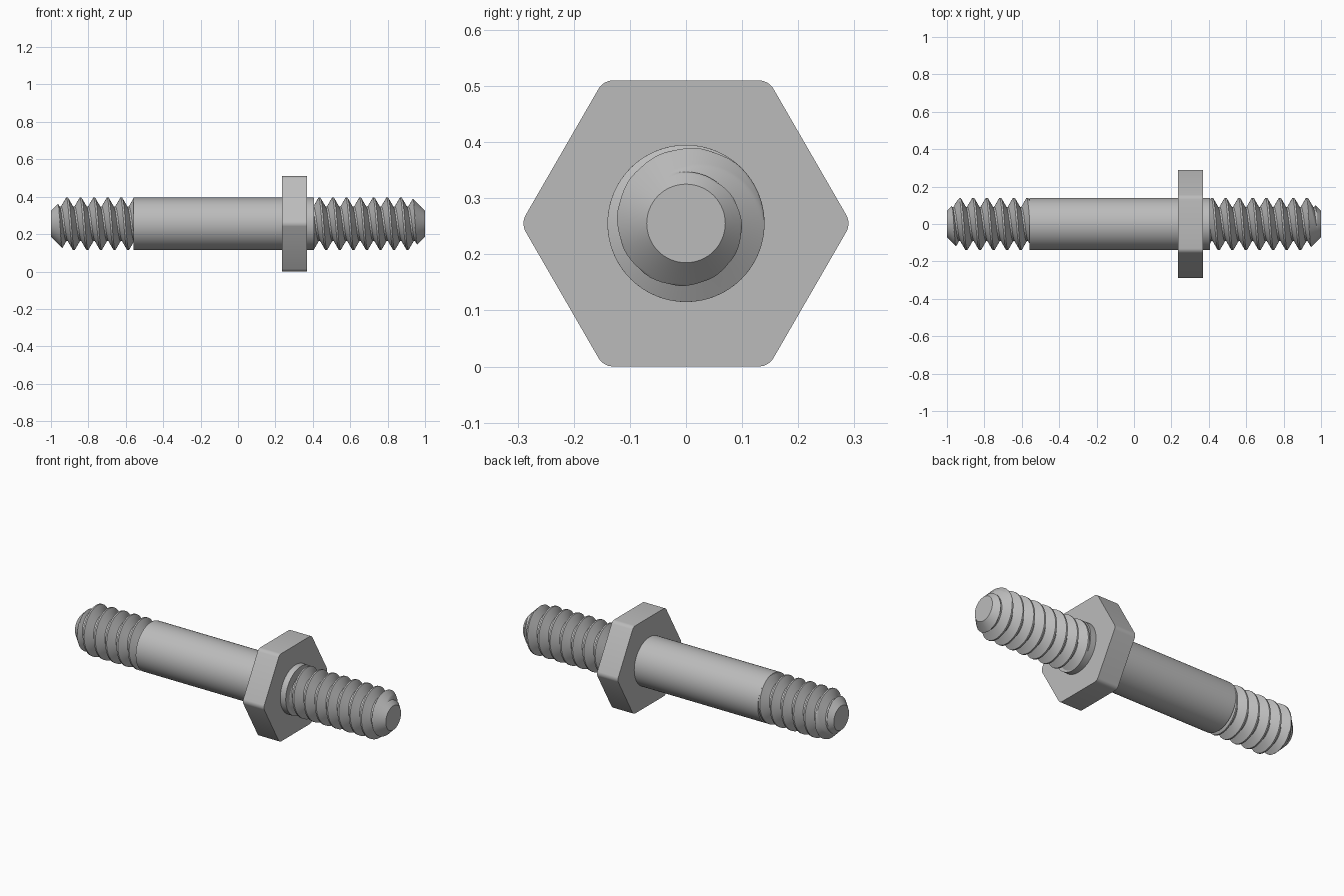
import bpy, bmesh
from math import pi, sin, cos
from mathutils import Matrix

cube = bpy.data.objects.get("Cube")
if cube:
    bpy.data.objects.remove(cube, do_unlink=True)

AXIS_Z = 0.255       # height of the stud axis
MAJOR = 0.14         # crest radius
ROOT = 0.092         # thread root radius
TIP = 0.07           # radius of the flat end face
PITCH = 0.0725

steel = bpy.data.materials.new("grey_steel")
steel.use_nodes = True
GREY = (0.5, 0.5, 0.5, 1)
steel.diffuse_color = GREY
steel.node_tree.nodes["Principled BSDF"].inputs["Base Color"].default_value = GREY


def finish(name, bm, angle):
    bmesh.ops.recalc_face_normals(bm, faces=bm.faces[:])
    mesh = bpy.data.meshes.new(name)
    bm.to_mesh(mesh)
    bm.free()
    mesh.materials.append(steel)
    obj = bpy.data.objects.new(name, mesh)
    obj.location.z = AXIS_Z
    bpy.context.collection.objects.link(obj)
    bpy.ops.object.select_all(action='DESELECT')
    obj.select_set(True)
    bpy.context.view_layer.objects.active = obj
    bpy.ops.object.shade_smooth_by_angle(angle=angle)
    return obj


def prism(x0, x1, radius, sides):
    """Closed prism lying along x."""
    bm = bmesh.new()
    place = Matrix.Translation(((x0 + x1) / 2, 0, 0)) @ Matrix.Rotation(pi / 2, 4, 'Y')
    bmesh.ops.create_cone(bm, cap_ends=True, segments=sides, radius1=radius,
                          radius2=radius, depth=x1 - x0, matrix=place)
    return bm


def thread_radius(x, turn, crest_x):
    """Trapezoid thread with a flat crest and root, cut by the end chamfer."""
    phase = ((x - crest_x) / PITCH - turn) % 1
    from_crest = min(phase, 1 - phase)
    slope = min(max((from_crest - 1 / 16) / (3 / 8), 0), 1)
    return min(MAJOR - (MAJOR - ROOT) * slope, TIP + (1 - abs(x)))


def thread(name, x0, x1, crest_x, segs=64, rows=32):
    """Right-handed thread, with mesh rows following the helix."""
    bm = bmesh.new()
    first = int((x0 - crest_x) / PITCH - 3) * rows
    last = int((x1 - crest_x) / PITCH + 3) * rows
    previous = None
    for i in range(first, last + 1):
        row = []
        for j in range(segs + 1):
            turn = j / segs
            x = crest_x + PITCH * (i / rows + turn)
            x = min(max(x, x0), x1)
            r = thread_radius(x, turn, crest_x)
            a = pi / 2 + 2 * pi * turn
            row.append(bm.verts.new((x, r * cos(a), r * sin(a))))
        if previous:
            for j in range(segs):
                bm.faces.new((previous[j], previous[j + 1], row[j + 1], row[j]))
        previous = row
    bmesh.ops.remove_doubles(bm, verts=bm.verts[:], dist=0.0001)
    bmesh.ops.holes_fill(bm, edges=[e for e in bm.edges if e.is_boundary], sides=0)
    return finish(name, bm, 0.5)


# Plain shank with the short collar beyond the hexagon
finish("shank", prism(-0.56, 0.405, MAJOR, 96), 0.5)

# Hexagon with softly rounded corners
bm = prism(0.235, 0.37, 0.2944, 6)
corners = [e for e in bm.edges if abs(e.verts[0].co.x - e.verts[1].co.x) > 0.1]
bmesh.ops.bevel(bm, geom=corners, offset=0.016, segments=4, profile=0.5, affect='EDGES')
finish("hexagon", bm, 0.5)

# Threaded ends, each starting inside the shank
thread("left_thread", 0.39, 1.0, 0.508)
thread("right_thread", -1.0, -0.55, -0.914)
